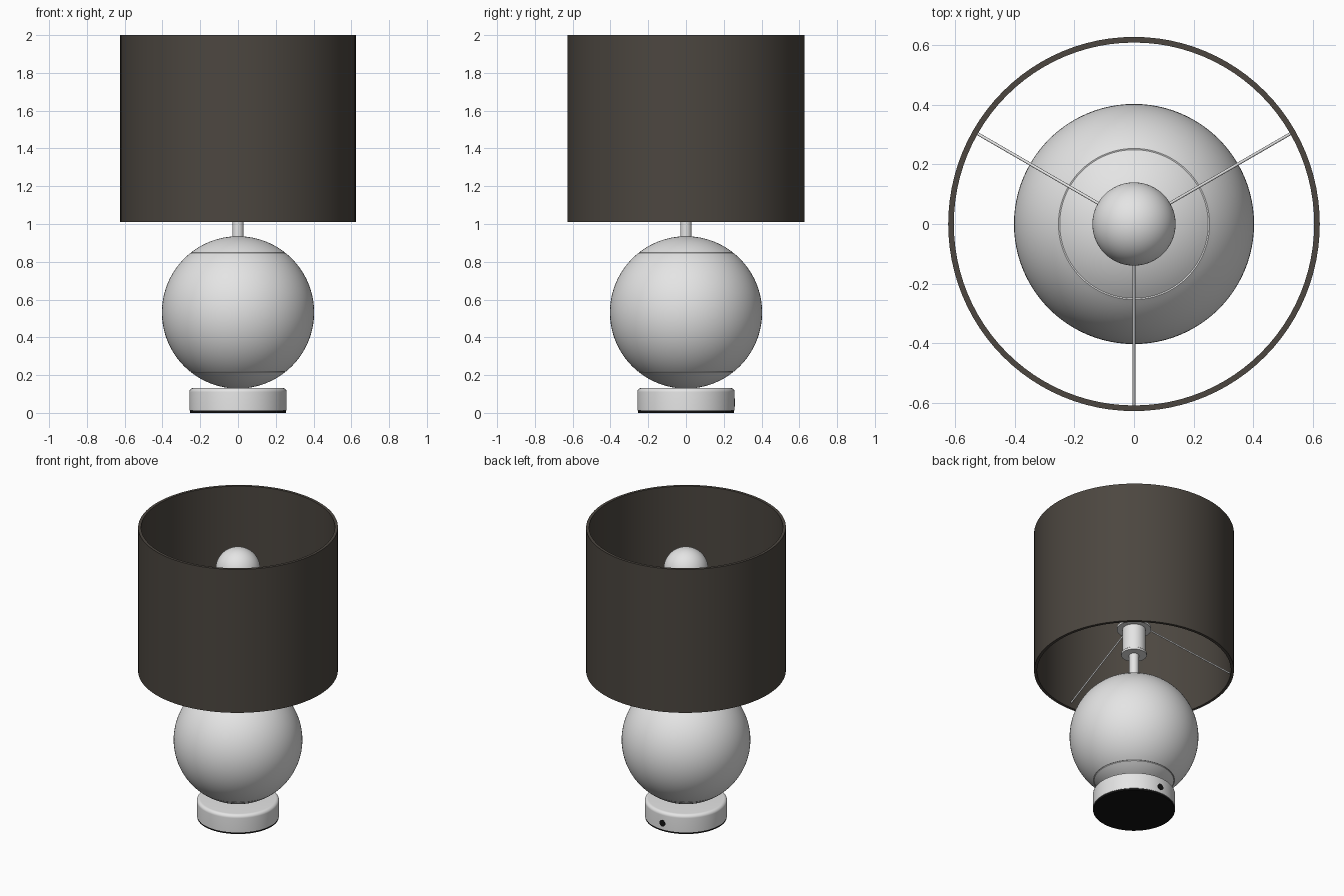
import bpy, bmesh, math
from mathutils import Vector, Matrix

cube = bpy.data.objects.get("Cube")
if cube:
    bpy.data.objects.remove(cube, do_unlink=True)


def material(name, colour):
    m = bpy.data.materials.new(name)
    m.use_nodes = True
    m.diffuse_color = (*colour, 1)
    m.node_tree.nodes["Principled BSDF"].inputs["Base Color"].default_value = (*colour, 1)
    return m


WHITE = material("soft white", (0.78, 0.78, 0.78))
BROWN = material("dark brown fabric", (0.072, 0.062, 0.051))
BLACK = material("black", (0.006, 0.006, 0.006))


def finish(bm, name, mat):
    bmesh.ops.recalc_face_normals(bm, faces=bm.faces)
    mesh = bpy.data.meshes.new(name)
    bm.to_mesh(mesh)
    bm.free()
    mesh.materials.append(mat)
    ob = bpy.data.objects.new(name, mesh)
    bpy.context.collection.objects.link(ob)
    bpy.ops.object.select_all(action='DESELECT')
    ob.select_set(True)
    bpy.context.view_layer.objects.active = ob
    bpy.ops.object.shade_smooth_by_angle(angle=math.radians(35))
    return ob


def lathe(name, profile, mat, steps=96, closed=False):
    """Turn a profile of (radius, height) points around the z axis."""
    bm = bmesh.new()
    verts = [bm.verts.new((r, 0, z)) for r, z in profile]
    edges = [bm.edges.new(pair) for pair in zip(verts, verts[1:])]
    if closed:
        edges.append(bm.edges.new((verts[-1], verts[0])))
    bmesh.ops.spin(bm, geom=verts + edges, cent=(0, 0, 0), axis=(0, 0, 1),
                   angle=math.tau, steps=steps)
    bmesh.ops.remove_doubles(bm, verts=bm.verts, dist=0.00005)
    return finish(bm, name, mat)


def rod(name, start, end, radius, mat, sides=12):
    start, end = Vector(start), Vector(end)
    axis = end - start
    bm = bmesh.new()
    place = Matrix.Translation((start + end) / 2) @ axis.to_track_quat('Z', 'Y').to_matrix().to_4x4()
    bmesh.ops.create_cone(bm, cap_ends=True, segments=sides, radius1=radius,
                          radius2=radius, depth=axis.length, matrix=place)
    return finish(bm, name, mat)


def arc(radius, centre_r, centre_z, first, last, count):
    points = []
    for i in range(count + 1):
        a = math.radians(first + (last - first) * i / count)
        points.append((centre_r + radius * math.cos(a), centre_z + radius * math.sin(a)))
    return points


# Base: dark pad, rounded foot and cord socket at the back
BASE = 0.258
lathe("base_pad", [(0, 0), (BASE - 0.003, 0), (BASE - 0.003, 0.012), (0, 0.012)], BLACK)
lathe("base", [(0, 0.012), (BASE, 0.012)] + arc(0.022, BASE - 0.022, 0.11, 0, 90, 8)
      + [(0, 0.132)], WHITE)
rod("cord_socket", (0, BASE - 0.02, 0.055), (0, BASE + 0.002, 0.055), 0.022, BLACK, 24)

# Globe body with a fine seam around each end
R, MID, SEAM = 0.403, 0.532, 51.4
low_cap = arc(R, 0, MID, -90, -SEAM - 0.4, 14)
belt = arc(R, 0, MID, -SEAM + 0.4, SEAM - 0.4, 36)
top_cap = arc(R, 0, MID, SEAM + 0.4, 90, 14)
groove = [arc(R - 0.004, 0, MID, a, a, 1)[0] for a in (-SEAM, SEAM)]
lathe("globe_body", low_cap + groove[:1] + belt + groove[1:] + top_cap, WHITE)

# Stem, bulb holder and bulb
rod("stem", (0, 0, 0.92), (0, 0, 1.14), 0.03, WHITE, 32)
lathe("bulb_holder", [(0, 1.12), (0.08, 1.12), (0.08, 1.135), (0.073, 1.14),
                      (0.073, 1.42), (0, 1.42)], WHITE, 48)
lathe("bulb", [(0, 1.40), (0.055, 1.40), (0.055, 1.47), (0.062, 1.53)]
      + arc(0.14, 0, 1.712, -58, 90, 24), WHITE, 64)

# Shade carrier: ring on the holder and three sloping spokes
lathe("carrier_ring", [(0.07, 1.305), (0.108, 1.305), (0.108, 1.32), (0.07, 1.32)],
      WHITE, 48, closed=True)
for i, degrees in enumerate((30, 150, 270)):
    c, s = math.cos(math.radians(degrees)), math.sin(math.radians(degrees))
    rod(f"carrier_spoke_{i + 1}", (0.1 * c, 0.1 * s, 1.312),
        (0.612 * c, 0.612 * s, 1.05), 0.005, WHITE)

# Open drum shade
shade = lathe("shade", [(0.628, 1.01), (0.628, 2.0), (0.609, 2.0), (0.609, 1.01)],
              BROWN, closed=True)
shade.scale.x = 0.993
